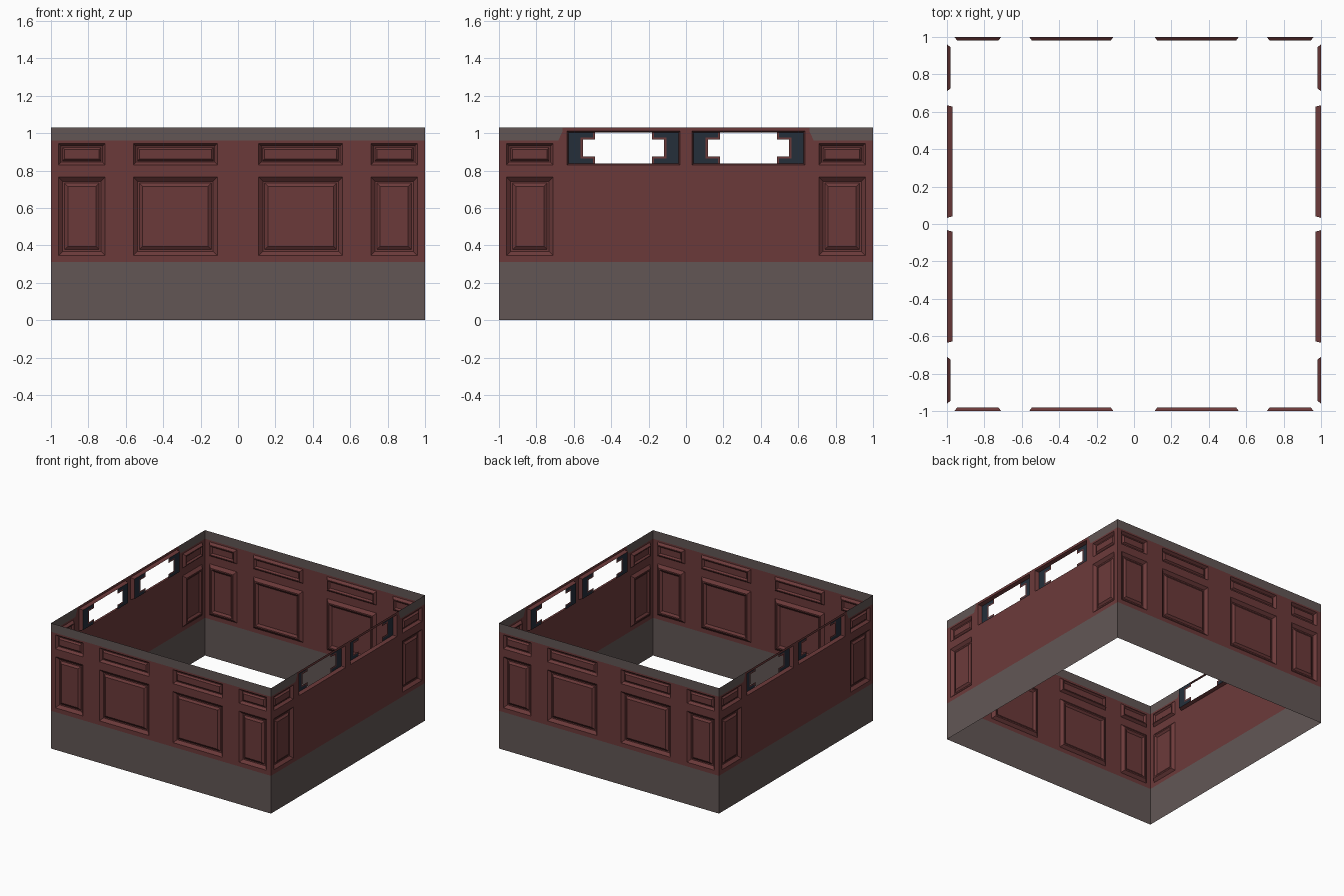
import bpy, bmesh
from math import pi
from mathutils import Matrix, Vector

cube = bpy.data.objects.get("Cube")
if cube:
    bpy.data.objects.remove(cube, do_unlink=True)


def material(name, rgb):
    m = bpy.data.materials.new(name)
    m.use_nodes = True
    m.diffuse_color = (*rgb, 1)
    m.node_tree.nodes["Principled BSDF"].inputs["Base Color"].default_value = (*rgb, 1)
    return m


MATS = [material("dark_red_paint", (0.148, 0.042, 0.042)),
        material("warm_grey_stone", (0.122, 0.094, 0.091)),
        material("navy_glass", (0.018, 0.028, 0.042))]
RED, GREY, NAVY = range(3)


class Sheet:
    """Faces drawn in wall space: u along the wall, z up, d depth inward."""

    def __init__(self, name, angle):
        self.name, self.bm = name, bmesh.new()
        self.turn = Matrix.Rotation(angle, 4, "Z")

    def face(self, points, mat=RED):
        verts = [self.bm.verts.new(self.turn @ Vector((u, d - 1, z))) for u, z, d in points]
        self.bm.faces.new(verts).material_index = mat

    def rect(self, u0, u1, z0, z1, d=0, mat=RED):
        u0, u1 = sorted((u0, u1))
        self.face([(u0, z0, d), (u1, z0, d), (u1, z1, d), (u0, z1, d)], mat)

    def rings(self, box, steps):
        """Nested rectangular loops, each given as (inset, depth)."""
        def loop(inset, d):
            u0, u1, z0, z1 = box
            a, b, c, e = u0 + inset, u1 - inset, z0 + inset, z1 - inset
            return [(a, c, d), (b, c, d), (b, e, d), (a, e, d)]
        loops = [loop(*s) for s in steps]
        for outer, inner in zip(loops, loops[1:]):
            for i in range(4):
                j = (i + 1) % 4
                self.face([outer[i], outer[j], inner[j], inner[i]])
        return loops[-1]

    def finish(self):
        bmesh.ops.remove_doubles(self.bm, verts=self.bm.verts, dist=0.0005)
        mesh = bpy.data.meshes.new(self.name)
        self.bm.to_mesh(mesh)
        self.bm.free()
        for m in MATS:
            mesh.materials.append(m)
        bpy.context.collection.objects.link(bpy.data.objects.new(self.name, mesh))


BASE, BAND, TOP = 0.31, 0.96, 1.03
LOWER, UPPER, WINDOW = (0.345, 0.765), (0.83, 0.945), (0.83, 1.01)
NARROW, WIDE, OPENING = (0.71, 0.96), (0.11, 0.56), (0.033, 0.635)
BAND_END = 0.66


def mirrored(span):
    return [span, (-span[1], -span[0])]


def build_wall(name, angle, has_windows):
    spans = mirrored(NARROW) + ([] if has_windows else mirrored(WIDE))
    panels = [(*s, *rows) for s in spans for rows in (LOWER, UPPER)]
    windows = [(*s, *WINDOW) for s in mirrored(OPENING)] if has_windows else []
    holes = panels + windows

    # Wall skin on a grid of cuts, leaving holes for panels and windows
    us = {-1, 1} | {u for h in holes for u in h[:2]}
    zs = {0, BASE, BAND, TOP} | {z for h in holes for z in h[2:]}
    if has_windows:
        us |= {-BAND_END, BAND_END}
    us, zs = sorted(us), sorted(zs)

    def corner(u, z):
        # The grey band ends in a small chamfer beside the windows
        if has_windows and abs(u) == BAND_END and z == BAND:
            u *= 1.035
        return (u, z, 0)

    wall = Sheet(name + "_wall", angle)
    for u0, u1 in zip(us, us[1:]):
        for z0, z1 in zip(zs, zs[1:]):
            cu, cz = (u0 + u1) / 2, (z0 + z1) / 2
            if any(a < cu < b and c < cz < e for a, b, c, e in holes):
                continue
            band = cz > BAND and (not has_windows or abs(cu) > BAND_END)
            mat = GREY if cz < BASE or band else RED
            wall.face([corner(u0, z0), corner(u1, z0), corner(u1, z1), corner(u0, z1)], mat)
    wall.finish()

    # Moulded panels: sloped groove around a raised field
    moulding = Sheet(name + "_panels", angle)
    for box in panels:
        k = 1 if box[2] == LOWER[0] else 0.65
        field = moulding.rings(box, [(0, 0), (0.023 * k, 0.02), (0.033 * k, 0.02), (0.05 * k, 0.008)])
        moulding.face(field)
    moulding.finish()

    # Windows: red reveal, navy end pieces and red trim round the opening
    if windows:
        win = Sheet(name + "_windows", angle)
        for box in windows:
            d, edge, t = 0.03, 0.008, 0.012
            win.rings(box, [(0, 0), (edge, d)])
            mid, half = (box[0] + box[1]) / 2, (box[1] - box[0]) / 2 - edge
            z0, z1 = box[2] + edge, box[3] - edge
            notch, throat, n0, n1 = 0.217, 0.152, 0.875, 0.965
            for s in (-1, 1):
                def piece(a, b, lo, hi, mat):
                    win.rect(mid + s * a, mid + s * b, lo, hi, d, mat)
                piece(half, notch + t, z0, z1, NAVY)
                piece(notch + t, notch, n0 - t, n1 + t, RED)
                for lo, hi, a, b in ((z0, n0 - t, n0 - t, n0), (n1 + t, z1, n1, n1 + t)):
                    piece(notch + t, throat + t, lo, hi, NAVY)
                    piece(throat + t, throat, lo, hi, RED)
                    piece(notch, throat, a, b, RED)
        win.finish()


for i, side in enumerate(("front", "left", "back", "right")):
    build_wall(side, i * pi / 2, side in ("left", "right"))
